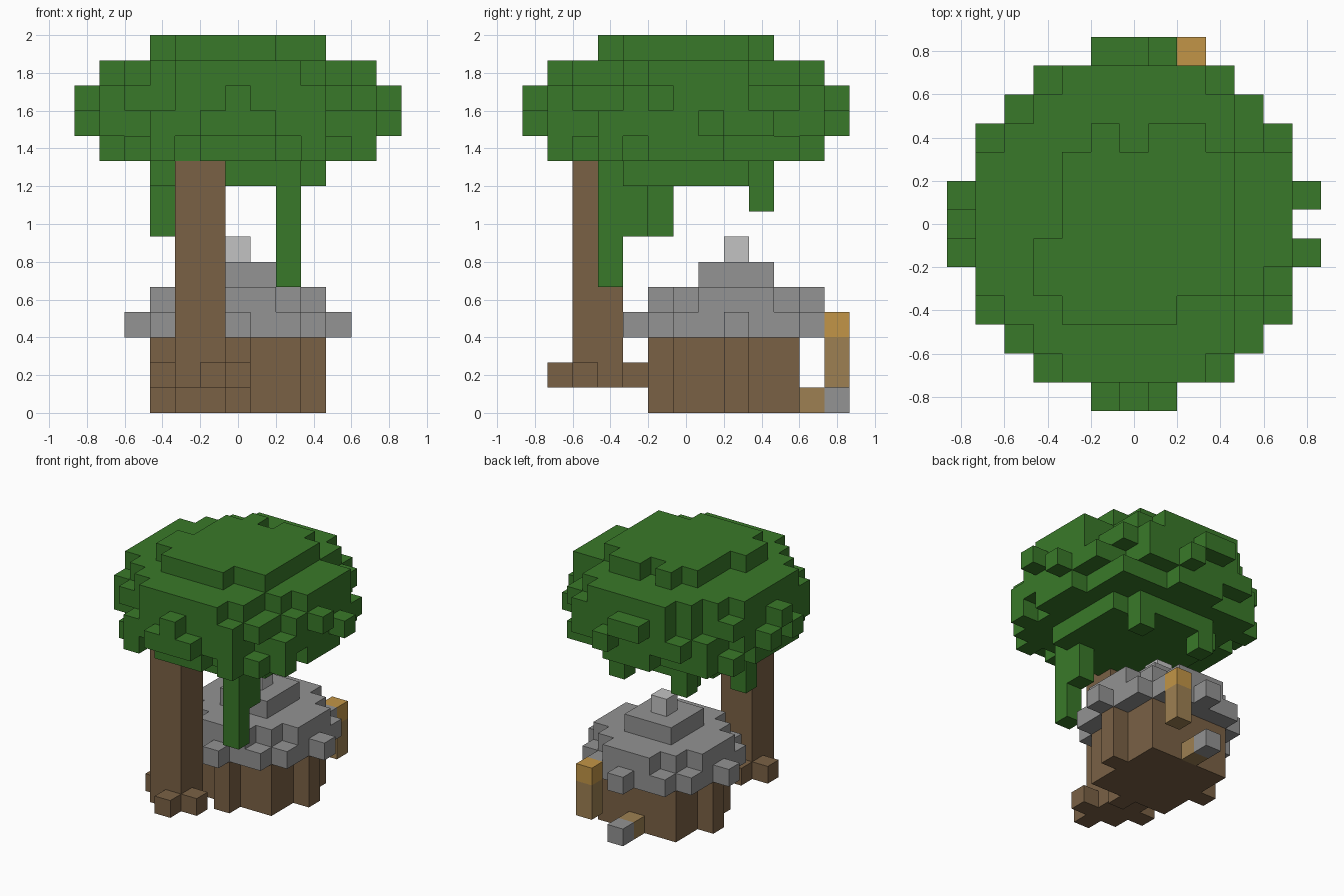
import bpy, bmesh, random
from mathutils import Vector

cube = bpy.data.objects.get("Cube")
if cube:
    bpy.data.objects.remove(cube)

random.seed(4)
V = 2 / 15  # edge length of one block


def material(name, r, g, b):
    lin = [((c / 255 + 0.055) / 1.055) ** 2.4 for c in (r, g, b)] + [1]
    m = bpy.data.materials.new(name)
    m.use_nodes = True
    m.diffuse_color = lin
    bsdf = next(n for n in m.node_tree.nodes if n.type == 'BSDF_PRINCIPLED')
    bsdf.inputs["Base Color"].default_value = lin
    return m


green = material("leaf green", 57, 121, 41)
brown = material("bark brown", 122, 97, 69)
grey = material("stone grey", 147, 147, 147)
pale = material("pale grey", 194, 194, 194)
tan = material("post tan", 157, 128, 82)
gold = material("lamp gold", 194, 149, 71)

AXES = [Vector(a) for a in ((1, 0, 0), (0, 1, 0), (0, 0, 1))]


def blocks(name, cells, mat):
    """Mesh of unit blocks, with faces only where a block is exposed."""
    cells = set(cells)
    bm = bmesh.new()
    for c in cells:
        centre = Vector(c) + Vector((0, 0, 0.5))
        for n in range(3):
            for s in (1, -1):
                normal = AXES[n] * s
                if tuple(int(v) for v in Vector(c) + normal) in cells:
                    continue
                u, w = AXES[(n + 1) % 3] / 2, AXES[(n + 2) % 3] / 2 * s
                mid = centre + normal / 2
                bm.faces.new([bm.verts.new((mid + d) * V)
                              for d in (-u - w, u - w, u + w, -u + w)])
    bmesh.ops.remove_doubles(bm, verts=bm.verts, dist=0.001)
    mesh = bpy.data.meshes.new(name)
    bm.to_mesh(mesh)
    bm.free()
    mesh.materials.append(mat)
    obj = bpy.data.objects.new(name, mesh)
    bpy.context.collection.objects.link(obj)


def box(i0, i1, j0, j1, k0, k1):
    return {(i, j, k) for i in range(i0, i1 + 1)
            for j in range(j0, j1 + 1) for k in range(k0, k1 + 1)}


def disc(limit, k, cj=0):
    """Round layer of blocks within a squared radius."""
    return {(i, j + cj, k) for i in range(-6, 7) for j in range(-6, 7)
            if i * i + j * j <= limit}


# Tree trunk and its roots
blocks("tree_trunk", box(-2, -1, -4, -3, 1, 9), brown)
for n, (i, j) in enumerate(((-1, -5), (0, -4), (-3, -3), (-2, -2))):
    blocks(f"root_{n + 1}", [(i, j, 1)], brown)

# Leaf crown: round layers, with a ragged rim around the middle
crown = disc(13, 9) | disc(26, 10) | disc(29, 13)
crown |= disc(30, 11) | disc(30, 12)
for i, j, k in sorted(disc(37, 11) - disc(30, 11)):
    if (i, j) != (6, 0):
        crown |= {(i, j, z) for z in random.choice(((11,), (12,), (11, 12)))}
for i, j, k in sorted(disc(34, 10) - disc(26, 10)):
    if random.random() < 0.35:
        crown.add((i, j, 10))

# Crown top with small notches
crown |= disc(13, 14)
crown -= {(2, -3, 14), (-3, 2, 14), (-2, 3, 14), (0, 3, 14), (-3, 0, 14),
          (-3, 1, 14), (4, 3, 13), (4, -3, 13), (5, -2, 13)}
crown -= box(-2, -1, -4, -3, 9, 9)

# Hanging leaves
for i, j, low in ((2, -3, 5), (2, -2, 7), (-3, -1, 7), (2, 3, 8), (-2, 3, 8)):
    crown |= box(i, i, j, j, low, 9)
blocks("leaf_crown", crown, green)

# Round hut with a bump on three sides
hut = box(-2, 2, 0, 4, 0, 2)
for i, j in ((0, -1), (3, 2), (-3, 2)):
    hut |= box(i, i, j, j, 0, 2)
blocks("hut_wall", hut, brown)

# Stepped roof and its knob
roof = disc(16, 3, 2) | disc(10, 4, 2) | disc(2, 5, 2)
blocks("hut_roof", roof, grey)
blocks("roof_knob", [(0, 2, 6)], pale)

# Doorstep, path stone and hanging lamp
blocks("doorstep", [(0, 5, 0)], tan)
blocks("path_stone", [(0, 6, 0)], grey)
blocks("lamp_post", box(2, 2, 6, 6, 1, 2), tan)
blocks("lamp_light", [(2, 6, 3)], gold)
